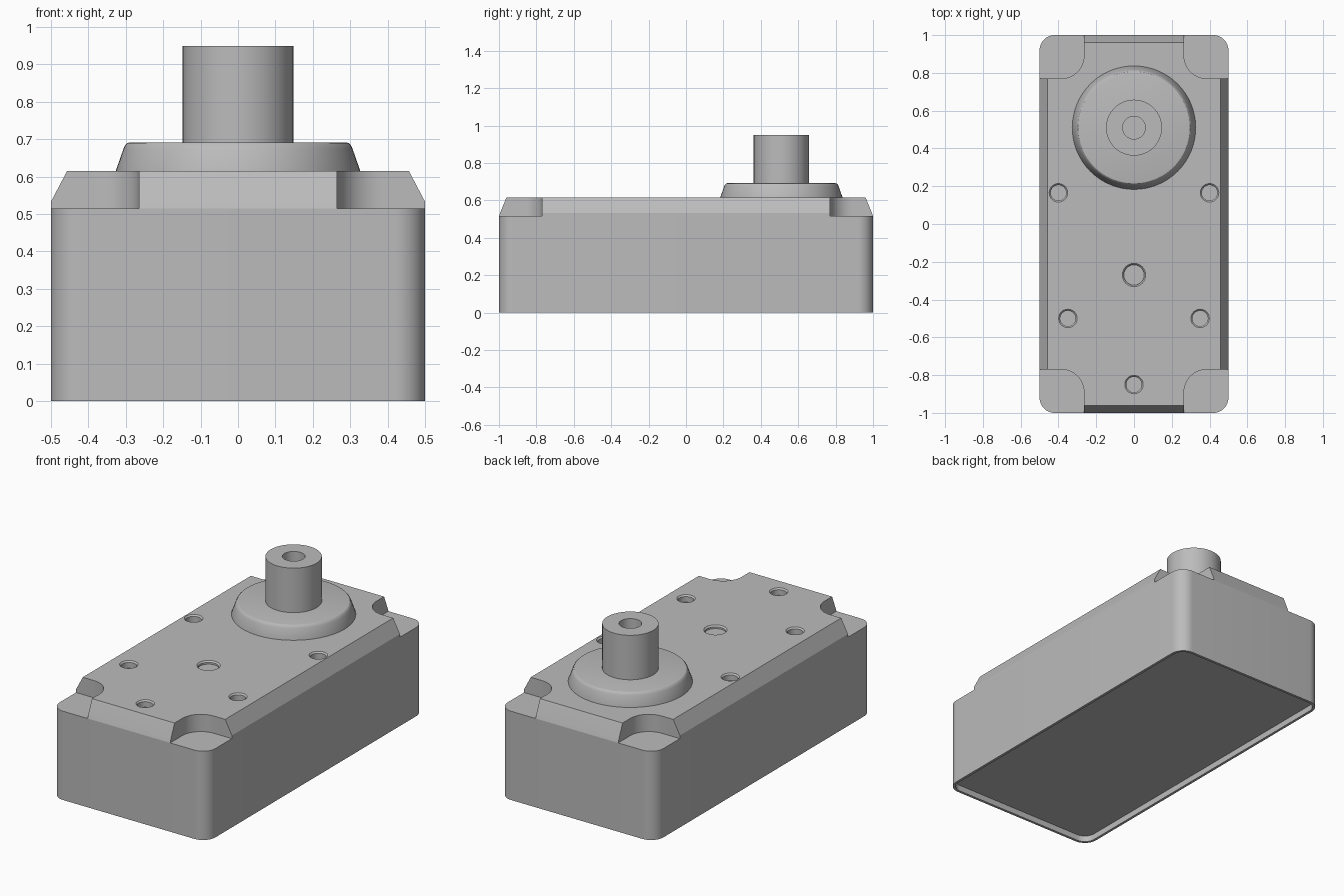
import bpy, bmesh
from math import sin, cos, pi, radians

cube = bpy.data.objects.get("Cube")
if cube:
    bpy.data.objects.remove(cube, do_unlink=True)

grey = bpy.data.materials.new("plain_grey")
grey.use_nodes = True
GREY = (0.5, 0.5, 0.5, 1)
grey.diffuse_color = GREY
grey.node_tree.nodes["Principled BSDF"].inputs["Base Color"].default_value = GREY

HUB_Y, LEDGE, TOP = 0.51, 0.515, 0.615


def finish(name, bm):
    """Turn a bmesh into a named, shaded object."""
    bmesh.ops.remove_doubles(bm, verts=bm.verts, dist=1e-5)
    bmesh.ops.recalc_face_normals(bm, faces=bm.faces)
    mesh = bpy.data.meshes.new(name)
    bm.to_mesh(mesh)
    bm.free()
    mesh.materials.append(grey)
    obj = bpy.data.objects.new(name, mesh)
    bpy.context.collection.objects.link(obj)
    return obj


def smooth(obj):
    bpy.ops.object.select_all(action="DESELECT")
    obj.select_set(True)
    bpy.context.view_layer.objects.active = obj
    bpy.ops.object.shade_smooth_by_angle(angle=radians(25))


def loft(name, rings):
    """Skin matching closed rings and cap both ends."""
    bm = bmesh.new()
    loops = [[bm.verts.new(p) for p in ring] for ring in rings]
    n = len(loops[0])
    for a, b in zip(loops, loops[1:]):
        for i in range(n):
            j = (i + 1) % n
            bm.faces.new((a[i], a[j], b[j], b[i]))
    bm.faces.new(loops[0][::-1])
    bm.faces.new(loops[-1])
    return finish(name, bm)


def turned(name, profile, x, y, n=64):
    """Rings of (radius, height) about a vertical axis."""
    return loft(name, [[(x + r * cos(2 * pi * i / n), y + r * sin(2 * pi * i / n), z)
                        for i in range(n)] for r, z in profile])


def arc(cx, cy, r, start, end, n=12):
    return [(cx + r * cos(radians(start + (end - start) * i / n)),
             cy + r * sin(radians(start + (end - start) * i / n))) for i in range(n + 1)]


def rounded_box(hx, hy, r):
    pts = []
    for k, (sx, sy) in enumerate(((1, 1), (-1, 1), (-1, -1), (1, -1))):
        pts += arc(sx * (hx - r), sy * (hy - r), r, 90 * k, 90 * k + 90)
    return pts


def at_height(pts, z):
    return [(x, y, z) for x, y in pts]


# Lower housing with a shallow recess underneath
outer = rounded_box(0.5, 1.0, 0.08)
inner = rounded_box(0.485, 0.985, 0.065)
housing = loft("housing", [at_height(inner, 0.035), at_height(inner, 0),
                           at_height(outer, 0), at_height(outer, LEDGE)])

# Raised lid: rounded corner pockets and sloping outer edges
corner = [(0.5, 0.77)] + arc(0.385, 0.89, 0.12, 270, 180) + [(0.265, 1.0)]
outline = (corner + [(-x, y) for x, y in corner[::-1]]
           + [(-x, -y) for x, y in corner] + [(x, -y) for x, y in corner[::-1]])


def clamped(hx, hy, z):
    return [(max(-hx, min(hx, x)), max(-hy, min(hy, y)), z) for x, y in outline]


lid = loft("lid", [clamped(0.5, 1.0, LEDGE), clamped(0.5, 0.994, 0.533),
                   clamped(0.457, 0.96, TOP)])

# Screw holes and the centre dimple
holes = [(sx * x, y, 0.049, 0.04) for x, y in ((0.4, 0.165), (0.35, -0.5)) for sx in (-1, 1)]
holes += [(0, -0.85, 0.049, 0.04), (0, -0.27, 0.062, 0.018)]
for x, y, r, depth in holes:
    cutter = turned("hole_cutter", [(r - 0.008, TOP - depth), (r - 0.008, TOP - 0.008),
                                    (r, TOP), (r, TOP + 0.05)], x, y, 32)
    cutter.hide_render = True
    mod = lid.modifiers.new("hole", "BOOLEAN")
    mod.object, mod.solver = cutter, "EXACT"
    bpy.ops.object.select_all(action="DESELECT")
    bpy.context.view_layer.objects.active = lid
    lid.select_set(True)
    bpy.ops.object.modifier_apply(modifier=mod.name)
    bpy.data.objects.remove(cutter, do_unlink=True)

# Tapered hub with a softened rim
hub = turned("hub", [(0.327, TOP - 0.02), (0.327, TOP), (0.306, 0.675), (0.302, 0.684),
                     (0.296, 0.69), (0.288, 0.692)], 0, HUB_Y)

# Output shaft with a bore
shaft = turned("output_shaft", [(0.148, 0.68), (0.148, 0.95), (0.06, 0.95), (0.06, 0.72)],
               0, HUB_Y)

for part in (housing, lid, hub, shaft):
    smooth(part)
